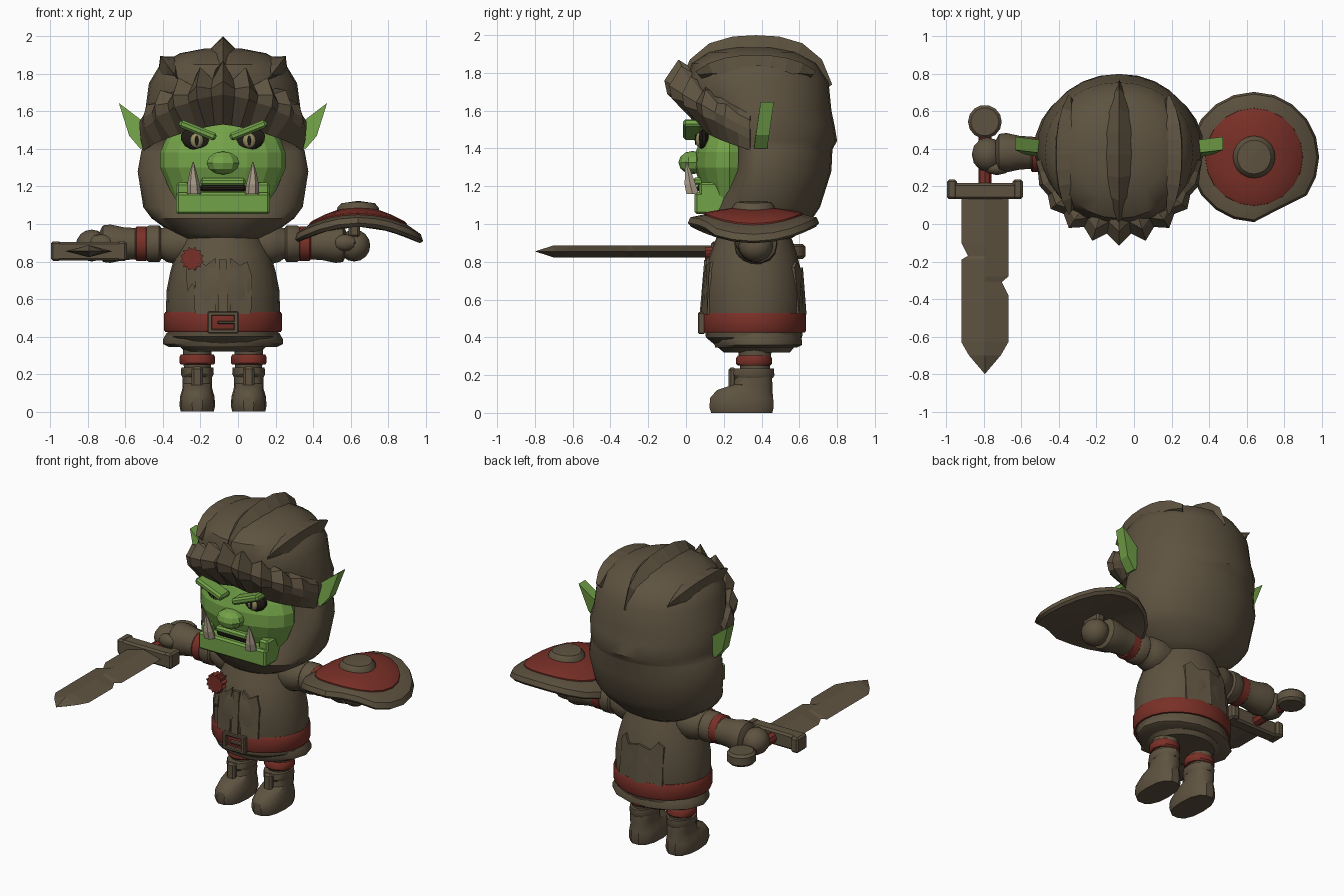
import bpy, bmesh, math
from mathutils import Vector, Matrix

if "Cube" in bpy.data.objects:
    bpy.data.objects.remove(bpy.data.objects["Cube"])

CX, CY = -0.08, 0.37


def material(name, col):
    m = bpy.data.materials.new(name)
    m.diffuse_color = (*col, 1)
    m.use_nodes = True
    m.node_tree.nodes["Principled BSDF"].inputs["Base Color"].default_value = m.diffuse_color
    return m


BROWN = material("brown_leather", (0.112, 0.086, 0.052))
RED = material("red_cloth", (0.19, 0.029, 0.02))
GREEN = material("green_skin", (0.17, 0.36, 0.065))
IVORY = material("ivory", (0.42, 0.35, 0.26))
DARK = material("dark_hollow", (0.015, 0.011, 0.008))
EYE = material("pale_eye", (0.3, 0.27, 0.13))


def finish(name, bm, mat, smooth=True, bevel=0):
    bmesh.ops.recalc_face_normals(bm, faces=bm.faces[:])
    me = bpy.data.meshes.new(name)
    bm.to_mesh(me)
    bm.free()
    ob = bpy.data.objects.new(name, me)
    bpy.context.collection.objects.link(ob)
    me.materials.append(mat)
    if bevel:
        b = ob.modifiers.new("bevel", 'BEVEL')
        b.width, b.segments = bevel, 1
    if smooth:
        bpy.context.view_layer.objects.active = ob
        ob.select_set(True)
        bpy.ops.object.shade_smooth_by_angle(angle=math.radians(35))
        ob.select_set(False)
    return ob


def skin(name, rings, mat, smooth=True):
    """Skin a series of closed rings and cap both ends."""
    bm = bmesh.new()
    vs = [[bm.verts.new(p) for p in r] for r in rings]
    for a, b in zip(vs, vs[1:]):
        n = len(a)
        for i in range(n):
            bm.faces.new((a[i], a[(i + 1) % n], b[(i + 1) % n], b[i]))
    bm.faces.new(vs[0])
    bm.faces.new(vs[-1])
    return finish(name, bm, mat, smooth)


def oval(z, hw, yf, yb, cx=CX, cy=None, n=24, e=2.0):
    """Horizontal oval ring with separate front and back depth."""
    cy = (yf + yb) / 2 if cy is None else cy
    out = []
    for i in range(n):
        a = 2 * math.pi * i / n
        s, c = math.sin(a), math.cos(a)
        s, c = [math.copysign(abs(v) ** (2 / e), v) for v in (s, c)]
        out.append((cx + hw * c, cy + s * ((yb - cy) if s > 0 else (cy - yf)), z))
    return out


def tower(name, rows, mat, smooth=True, **k):
    return skin(name, [oval(*r, **k) for r in rows], mat, smooth)


def tube_x(name, rows, s, mat, y=CY, z=0.895, n=14):
    """Sideways tube: rows of (distance from body centre, radius)."""
    turn = [2 * math.pi * i / n for i in range(n)]
    skin(name, [[(CX + s * d, y + r * math.cos(a), z + r * math.sin(a)) for a in turn] for d, r in rows], mat)


def ball(name, loc, size, mat, u=12, v=8, rot=None, smooth=True):
    bm = bmesh.new()
    bmesh.ops.create_uvsphere(bm, u_segments=u, v_segments=v, radius=1)
    bm.transform(Matrix.Translation(loc) @ (rot or Matrix()) @ Matrix.Diagonal((*size, 1)))
    return finish(name, bm, mat, smooth)


def block(name, loc, size, mat, rot=None, bevel=0.012):
    bm = bmesh.new()
    bmesh.ops.create_cube(bm, size=1)
    bm.transform(Matrix.Translation(loc) @ (rot or Matrix()) @ Matrix.Diagonal((*size, 1)))
    return finish(name, bm, mat, False, bevel)


# Tunic body, hem and belt
TORSO = [(0.32, 0.2, 0.2, 0.55), (0.40, 0.295, 0.105, 0.615), (0.53, 0.305, 0.09, 0.625),
         (0.65, 0.3, 0.085, 0.625), (0.75, 0.28, 0.095, 0.61), (0.85, 0.25, 0.13, 0.585), (0.95, 0.2, 0.17, 0.55)]
tower("tunic", TORSO, BROWN)
tower("tunic_hem", [(0.345, 0.29, 0.15, 0.59), (0.36, 0.32, 0.145, 0.62), (0.385, 0.32, 0.14, 0.62), (0.42, 0.3, 0.13, 0.61)], BROWN, n=14)
tower("belt", [(0.425, 0.308, 0.09, 0.63), (0.435, 0.315, 0.085, 0.635), (0.52, 0.315, 0.085, 0.635), (0.53, 0.308, 0.09, 0.63)], RED)


def torso_y(x, z, side):
    for a, b in zip(TORSO, TORSO[1:]):
        if a[0] <= z <= b[0]:
            t = (z - a[0]) / (b[0] - a[0])
            hw, yf, yb = [a[i] + t * (b[i] - a[i]) for i in (1, 2, 3)]
            return (yf + yb) / 2 + side * (yb - yf) / 2 * math.sqrt(max(0, 1 - (x / hw) ** 2))


def panel(name, pts, side, mat, lift=0.014):
    """Sewn panel hugging the tunic; pts are (x from centre, z)."""
    skin(name, [[(CX + x, torso_y(x, z, side) + side * o, z) for x, z in pts] for o in (lift, -0.02)], mat, False)


for s in (-1, 1):
    panel("front_panel", [(s * x, z) for x, z in ((0.04, 0.52), (0.15, 0.52), (0.155, 0.72), (0.13, 0.80), (0.09, 0.78), (0.04, 0.82))], -1, BROWN)
    panel("back_panel", [(s * x, z) for x, z in ((0, 0.52), (0.16, 0.52), (0.155, 0.77), (0.12, 0.80), (0.08, 0.75), (0, 0.77))], 1, BROWN)
panel("centre_strip", [(-0.025, 0.52), (0.025, 0.52), (0.02, 0.81), (-0.02, 0.81)], -1, BROWN, 0.02)

# Buckle frame
for dx, dz, w, h in ((-0.07, 0, 0.025, 0.115), (0.07, 0, 0.025, 0.115), (0, 0.047, 0.16, 0.022), (0, -0.047, 0.16, 0.022), (0.02, 0, 0.1, 0.018)):
    block("buckle", (CX + dx, 0.082, 0.475 + dz), (w, 0.035, h), BROWN, bevel=0.005)

# Rosette with ribbon tails
star = [(math.cos(math.pi * i / 12), math.sin(math.pi * i / 12), 0.065 if i % 2 else 0.05) for i in range(24)]
skin("rosette", [[(-0.245 + c * r, y, 0.815 + s * r) for c, s, r in star] for y in (0.10, 0.16)], RED, False)
panel("ribbon", [(-0.20, 0.79), (-0.145, 0.79), (-0.145, 0.66), (-0.165, 0.68), (-0.19, 0.64)], -1, BROWN, 0.02)

# Legs, garters and boots
for s in (-1, 1):
    x = CX + s * 0.137
    tower("leg", [(0.2, 0.07, 0.29, 0.44), (0.4, 0.08, 0.27, 0.46)], BROWN, cx=x, n=12)
    tower("garter", [(0.25, 0.088, 0.275, 0.445), (0.26, 0.095, 0.265, 0.455), (0.29, 0.095, 0.265, 0.455), (0.305, 0.088, 0.275, 0.445)], RED, cx=x, n=12)
    tower("boot", [(0, 0.088, 0.13, 0.46), (0.03, 0.095, 0.12, 0.468), (0.08, 0.092, 0.125, 0.465), (0.12, 0.08, 0.16, 0.46),
                   (0.15, 0.078, 0.25, 0.46), (0.20, 0.078, 0.26, 0.455)], BROWN, cx=x, n=14, e=2.4)
    tower("boot_cuff", [(0.185, 0.08, 0.25, 0.46), (0.2, 0.088, 0.24, 0.468), (0.235, 0.085, 0.245, 0.465)], BROWN, cx=x, n=12)
    block("boot_tongue", (x, 0.245, 0.17), (0.06, 0.04, 0.14), BROWN)

# Arms and fists
for s in (-1, 1):
    tube_x("sleeve", [(0.13, 0.1), (0.24, 0.115), (0.3, 0.1), (0.32, 0.085), (0.44, 0.08)], s, BROWN)
    tube_x("sleeve_cuff", [(0.33, 0.088), (0.34, 0.1), (0.395, 0.1), (0.41, 0.09)], s, BROWN)
    tube_x("arm_band", [(0.40, 0.085), (0.41, 0.094), (0.46, 0.094), (0.47, 0.085)], s, RED)
    tube_x("bracer", [(0.46, 0.085), (0.53, 0.09), (0.6, 0.105), (0.64, 0.1), (0.66, 0.06)], s, BROWN, y=0.38)
    ball("fist", (CX + s * 0.7, 0.37, 0.885), (0.085, 0.092, 0.085), BROWN)
    ball("thumb", (CX + s * 0.65, 0.3, 0.9), (0.07, 0.04, 0.045), BROWN, 8, 6)

# Sword: notched blade with a raised spine, guard, grip, pommel
SX, SZ = -0.795, 0.855
edge = [(-0.92, 0.16), (-0.92, -0.1), (-0.885, -0.17), (-0.92, -0.19), (-0.92, -0.63), (-0.88, -0.70), (SX, -0.80),
        (-0.71, -0.70), (-0.67, -0.63), (-0.67, -0.38), (-0.705, -0.31), (-0.67, -0.28), (-0.67, 0.16)]
bm = bmesh.new()
rim = [bm.verts.new((x, y, SZ)) for x, y in edge]
for h in (0.032, -0.032):
    spine = [bm.verts.new((SX, max(y, -0.70), SZ + h)) for x, y in edge]
    for i in range(len(edge) - 1):
        bm.faces.new((rim[i], rim[i + 1], spine[i + 1], spine[i]))
bmesh.ops.remove_doubles(bm, verts=bm.verts[:], dist=0.0005)
finish("sword_blade", bm, BROWN, False)
block("sword_guard", (SX, 0.175, SZ), (0.36, 0.085, 0.1), BROWN)
for s in (-1, 1):
    block("guard_end", (SX + s * 0.175, 0.185, SZ), (0.055, 0.105, 0.105), BROWN)
skin("sword_grip", [[(SX + 0.035 * math.cos(a * math.pi / 4), y, SZ + 0.035 * math.sin(a * math.pi / 4)) for a in range(8)] for y in (0.2, 0.5)], RED)
tower("pommel", [(SZ + z, r, 0.545 - r, 0.545 + r) for z, r in ((-0.04, 0.075), (-0.025, 0.09), (0.025, 0.09), (0.04, 0.075))], BROWN, cx=SX, n=14)


# Shield: bent layered disc with a chipped rim
def shield(name, rows, mat, chip=False):
    rings = []
    for r, z in rows:
        ring = []
        for i in range(20):
            a = 2 * math.pi * i / 20
            q = r * (0.9 if chip and r > 0.3 and i in (16, 17) else 1)
            dx = q * math.cos(a)
            ring.append((0.64 + dx, 0.357 + q * math.sin(a), 0.985 + z - 0.8 * dx * dx))
        rings.append(ring)
    skin(name, rings, mat)


shield("shield_rim", [(0.01, 0), (0.18, 0), (0.33, 0), (0.347, 0.02), (0.335, 0.05), (0.265, 0.065), (0.15, 0.05), (0.01, 0.05)], BROWN, True)
shield("shield_field", [(0.262, 0.05), (0.26, 0.072), (0.25, 0.078), (0.18, 0.09), (0.11, 0.1), (0.01, 0.1)], RED)
shield("shield_boss", [(0.115, 0.09), (0.11, 0.112), (0.09, 0.132), (0.01, 0.137)], BROWN)
block("shield_strap", (0.62, 0.36, 0.965), (0.06, 0.14, 0.07), BROWN)

# Fur hood
HOOD = [(0.90, 0.18, 0.2, 0.52), (0.95, 0.27, 0.13, 0.6), (1.03, 0.38, 0.09, 0.67), (1.09, 0.425, 0.14, 0.71),
        (1.28, 0.455, 0.24, 0.77), (1.39, 0.435, 0.24, 0.775), (1.40, 0.43, 0.24, 0.778), (1.44, 0.425, 0.22, 0.80), (1.53, 0.44, 0.16, 0.785),
        (1.60, 0.415, 0.04, 0.77), (1.75, 0.395, 0.0, 0.755), (1.85, 0.335, 0.03, 0.69), (1.91, 0.23, 0.12, 0.58), (1.935, 0.1, 0.25, 0.46)]
tower("hood", HOOD, BROWN, cy=0.38, n=28, e=2.1)


# Raised crests along the hood
def crest(name, phi, dphi, span, base, top):
    rings = []
    for i in range(9):
        th = math.radians(span * (i / 4 - 1))
        k = math.cos(math.pi / 2 * (i / 4 - 1) * 0.97)
        f = (abs(math.sin(th)) ** 3 + abs(math.cos(th)) ** 3) ** (-1 / 3)
        ring = []
        for d, h in ((-dphi, base), (0, base + (top - base) * (0.3 + 0.7 * k)), (dphi, base), (0, base - 0.1)):
            p, q = math.radians(phi + d * k), h * f
            ring.append((CX + 0.43 * math.sin(p) * math.cos(th) * q, 0.37 - 0.42 * math.sin(th) * q, 1.45 + 0.48 * math.cos(p) * math.cos(th) * q))
        rings.append(ring)
    skin(name, rings, BROWN, False)


crest("crest_middle", 0, 13, 58, 0.98, 1.145)
for s in (-1, 1):
    crest("crest_side", s * 40, 10, 38, 1.06, 1.21)

# Grooved fur fringe curling out over the brow
rings = []
for i in range(-10, 11):
    a = math.radians(8.6 * i)
    b = (abs(i) / 10) ** 1.4
    g = (1 - b) * (1 if i % 2 else 0)
    sec = ((0.33, 0.42, 1.82, 1.58, 0, 0), (0.41, 0.445, 1.87, 1.55, 0.05, 0.09), (0.485, 0.445, 1.76, 1.50, 0.06, 0.03),
           (0.47, 0.44, 1.69, 1.45, 0.06, 0), (0.30, 0.425, 1.53, 1.39, 0, 0), (0.2, 0.38, 1.57, 1.42, 0, 0))
    ring = []
    for r0, r1, z0, z1, gr, gz in sec:
        r = r0 + (r1 - r0) * b - gr * g
        ring.append((CX + r * math.sin(a), 0.37 - r * math.cos(a), z0 + (z1 - z0) * b - gz * g))
    rings.append(ring)
skin("fringe", rings, BROWN, False)

# Green face, jaw, nose and mouth
tower("face", [(1.08, 0.24, 0.13, 0.35), (1.22, 0.3, 0.07, 0.35), (1.30, 0.335, 0.045, 0.35), (1.38, 0.335, 0.05, 0.35),
               (1.44, 0.31, 0.075, 0.35), (1.50, 0.27, 0.10, 0.35), (1.57, 0.2, 0.14, 0.35)], GREEN, False, cy=0.23, n=16)
block("jaw", (CX, 0.13, 1.11), (0.5, 0.17, 0.115), GREEN)
for s in (-1, 1):
    block("jaw_corner", (CX + s * 0.215, 0.14, 1.17), (0.07, 0.14, 0.1), GREEN)
block("mouth", (CX, 0.076, 1.19), (0.25, 0.04, 0.035), DARK)
block("upper_lip", (CX, 0.065, 1.225), (0.24, 0.06, 0.04), GREEN)
ball("nose", (CX, 0.035, 1.325), (0.092, 0.075, 0.062), GREEN, 10, 6, smooth=False)

# Eyes, brows, tusks and ears
for s in (-1, 1):
    tilt = Matrix.Rotation(s * -0.38, 4, 'Y')
    ex = CX + s * 0.145
    ball("eye_socket", (ex, 0.095, 1.445), (0.088, 0.03, 0.055), DARK, 10, 6, tilt)
    ball("eyeball", (ex - s * 0.005, 0.072, 1.445), (0.036, 0.022, 0.04), EYE)
    ball("pupil", (ex - s * 0.005, 0.052, 1.445), (0.009, 0.006, 0.028), DARK, 8, 6)
    block("brow", (CX + s * 0.135, 0.035, 1.5), (0.21, 0.1, 0.042), GREEN, tilt)
    tx = CX + s * 0.155
    skin("tusk", [[(tx + s * o + r * math.cos(k * math.pi / 3), y + r * math.sin(k * math.pi / 3), z) for k in range(6)]
                  for z, r, o, y in ((1.16, 0.038, 0, 0.035), (1.21, 0.034, 0.002, 0.022), (1.27, 0.02, 0.004, 0.012), (1.33, 0.003, 0.004, 0.0))], IVORY, False)
    ear = ((0.36, 1.42, 0), (0.44, 1.40, 0), (0.50, 1.47, 0.01), (0.555, 1.645, 0.035), (0.43, 1.55, 0.02), (0.36, 1.52, 0.01))
    skin("ear", [[(CX + s * d, y + o, z) for d, z, o in ear] for y in (0.36, 0.43)], GREEN, False)
